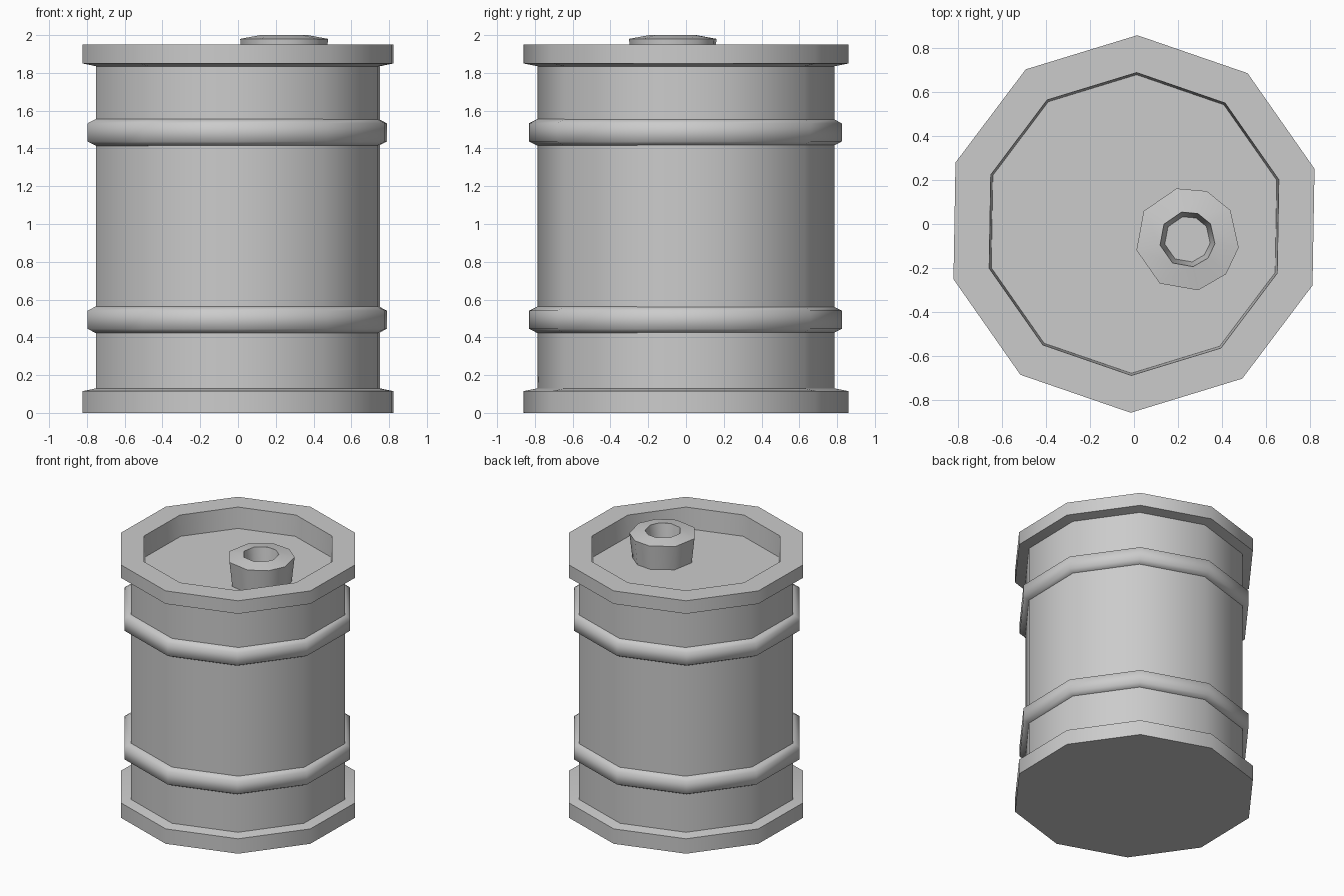
import bpy, bmesh
from math import radians, cos, sin

if "Cube" in bpy.data.objects:
    bpy.data.objects.remove(bpy.data.objects["Cube"])


def lathe(name, profile, angles, smooth, centre=(0, 0), closed=False):
    """Spin an (radius, z) profile through the given angles; radius 0 becomes a pole."""
    bm = bmesh.new()
    cx, cy = centre
    rings = []
    for r, z in profile:
        if r == 0:
            rings.append([bm.verts.new((cx, cy, z))] * len(angles))
        else:
            rings.append([bm.verts.new((cx + r * cos(radians(a)), cy + r * sin(radians(a)), z))
                          for a in angles])
    pairs = list(zip(rings, rings[1:]))
    if closed:
        pairs.append((rings[-1], rings[0]))
    n = len(angles)
    for lo, hi in pairs:
        for i in range(n):
            j = (i + 1) % n
            bm.faces.new(dict.fromkeys((lo[i], lo[j], hi[j], hi[i])))
    bmesh.ops.recalc_face_normals(bm, faces=bm.faces)
    mesh = bpy.data.meshes.new(name)
    bm.to_mesh(mesh)
    bm.free()
    obj = bpy.data.objects.new(name, mesh)
    bpy.context.collection.objects.link(obj)
    bpy.ops.object.select_all(action='DESELECT')
    obj.select_set(True)
    bpy.context.view_layer.objects.active = obj
    bpy.ops.object.shade_smooth_by_angle(angle=radians(smooth))
    return obj


ten_sides = [89 + 36 * i for i in range(10)]

# Drum: flared foot, straight wall, flared top rim and sunken lid
lathe("drum_body", [(0, 0), (0.86, 0), (0.86, 0.115), (0.785, 0.13),
                    (0.785, 1.835), (0.86, 1.85), (0.86, 1.95),
                    (0.69, 1.95), (0.68, 1.79), (0, 1.79)], ten_sides, 40)

# Two rounded hoops around the wall
for name, z in (("lower_hoop", 0.493), ("upper_hoop", 1.485)):
    lathe(name, [(0.75, z - 0.075), (0.785, z - 0.07), (0.828, z - 0.048),
                 (0.828, z + 0.048), (0.785, z + 0.07), (0.75, z + 0.075)],
          ten_sides, 75, centre=(-0.004, -0.003), closed=True)

# Filler spout: slightly uneven tapered collar with a blind hole
spout_sides = [102, 147, 192, 238, 282, 318, 351, 394, 428]
lathe("filler_spout", [(0.215, 1.78), (0.237, 1.98), (0.127, 2.0),
                       (0.105, 1.85), (0, 1.85)],
      spout_sides, 50, centre=(0.243, -0.07))
